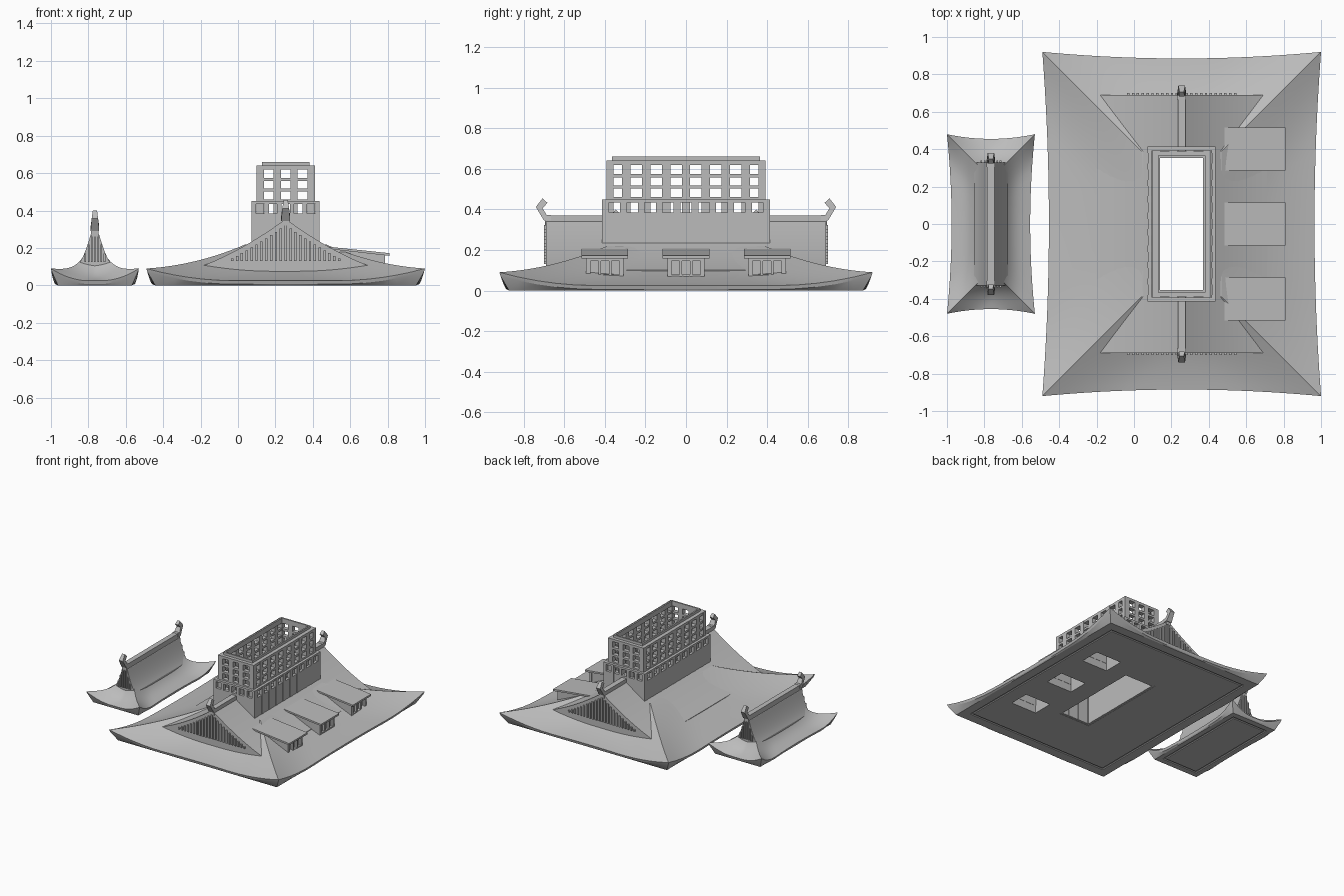
import bpy, bmesh, math

cube = bpy.data.objects.get("Cube")
if cube:
    bpy.data.objects.remove(cube, do_unlink=True)

GREY = (0.5, 0.5, 0.5, 1)
mat = bpy.data.materials.new("plain grey")
mat.use_nodes = True
mat.diffuse_color = GREY
mat.node_tree.nodes["Principled BSDF"].inputs["Base Color"].default_value = GREY


def finish(name, bm, smooth=False):
    bmesh.ops.recalc_face_normals(bm, faces=bm.faces)
    me = bpy.data.meshes.new(name)
    bm.to_mesh(me)
    bm.free()
    me.materials.append(mat)
    ob = bpy.data.objects.new(name, me)
    bpy.context.collection.objects.link(ob)
    if smooth:
        activate(ob)
        bpy.ops.object.shade_smooth_by_angle(angle=math.radians(18))
    return ob


def activate(ob):
    bpy.ops.object.select_all(action='DESELECT')
    ob.select_set(True)
    bpy.context.view_layer.objects.active = ob


def box(bm, x, y, z):
    vs = [bm.verts.new((i, j, k)) for i in x for j in y for k in z]
    for f in ((0, 1, 3, 2), (4, 6, 7, 5), (0, 4, 5, 1), (2, 3, 7, 6), (0, 2, 6, 4), (1, 5, 7, 3)):
        bm.faces.new([vs[i] for i in f])


def cut(ob, boxes):
    for b in boxes:
        bm = bmesh.new()
        box(bm, *b)
        cutter = finish("cutter", bm)
        cutter.hide_render = True
        m = ob.modifiers.new("cut", 'BOOLEAN')
        m.operation, m.solver, m.object = 'DIFFERENCE', 'EXACT', cutter
        activate(ob)
        bpy.ops.object.modifier_apply(modifier=m.name)
        bpy.data.objects.remove(cutter, do_unlink=True)


def prism(bm, points, axis, lo, hi):
    """Extrude a 2D outline (second value is z) along x or y."""
    place = (lambda p, s: (s, p[0], p[1])) if axis == 'x' else (lambda p, s: (p[0], s, p[1]))
    a = [bm.verts.new(place(p, lo)) for p in points]
    b = [bm.verts.new(place(p, hi)) for p in points]
    bm.faces.new(a)
    bm.faces.new(b[::-1])
    for i in range(len(a)):
        j = (i + 1) % len(a)
        bm.faces.new((a[i], a[j], b[j], b[i]))


def hip_roof(name, cx, hx, hy, bow, height, depth, lift_len, lift_depth, inset):
    """Swept rings from flat underside, round the eave, up the curved slopes."""
    n, steps = 20, 16
    bm = bmesh.new()

    def ring(d, drop=0.0, flat=False):
        verts = []
        ax, ay = hx - d, hy - d
        flare = bow * max(0, 1 - d / lift_depth)
        for side in range(4):
            for i in range(n):
                t = -1 + 2 * i / n
                a, b = (ax, ay) if side % 2 == 0 else (ay, ax)
                along, out = t * (a + flare), -(b + flare * t * t)
                x, y = ((along, out), (-out, along), (-along, -out), (out, -along))[side]
                e = (1 - abs(t)) * a
                lift = 0.065 * max(0, 1 - e / lift_len) ** 2 * max(0, 1 - d / lift_depth)
                z = height(d) + lift - drop
                if flat:
                    x = max(-hx + inset, min(hx - inset, x))
                    y = max(-hy + inset, min(hy - inset, y))
                    z = 0
                verts.append(bm.verts.new((cx + x, y, z)))
        return verts

    rings = [ring(0, flat=True), ring(0.006, drop=0.02), ring(0)]
    rings += [ring(depth * k / steps) for k in range(1, steps + 1)]
    for lo, hi in zip(rings, rings[1:]):
        for i in range(len(lo)):
            j = (i + 1) % len(lo)
            bm.faces.new((lo[i], lo[j], hi[j], hi[i]))
    bm.faces.new(rings[0][::-1])
    bm.faces.new(rings[-1])
    return finish(name, bm, True)


def gable_roof(name, cx, hx, width, end, height, base):
    n = 24
    us = [width * (2 * i / n - 1) for i in range(n + 1)]
    pts = [(cx + u, height(hx - abs(u)) + 0.002) for u in us]
    pts = [(cx - width, base)] + pts + [(cx + width, base)]
    bm = bmesh.new()
    prism(bm, pts, 'y', -end, end)
    return finish(name, bm, True)


def gable_bars(name, cx, hx, reach, step, end, height, foot, margin):
    bm = bmesh.new()
    count = int(reach / step)
    for s in (-1, 1):
        for i in range(-count, count + 1):
            u = i * step
            top = height(hx - abs(u)) - margin
            if top > foot + 0.01:
                box(bm, (cx + u - step / 4, cx + u + step / 4),
                    sorted((s * (end - 0.004), s * (end + 0.01))), (foot, top))
    finish(name, bm)


def ridge(name, cx, start, end, z0, z1, half):
    # Beam with an upswept, tapering horn at each end
    bm = bmesh.new()
    for s in (-1, 1):
        box(bm, (cx - half, cx + half), sorted((s * start, s * end)), (z0, z1))
    finish(name, bm)
    horn = [(-0.03, -0.025), (0.005, -0.025), (0.045, 0.042), (0.012, 0.085),
            (-0.012, 0.062), (0.012, 0.036), (-0.008, 0.002), (-0.03, 0.002)]
    for s, side in ((-1, "front"), (1, "back")):
        bm = bmesh.new()
        prism(bm, [(s * (end + y), z1 + z) for y, z in horn], 'x', -half * 1.15, half * 1.15)
        for v in bm.verts:
            v.co.x = cx + v.co.x * (1 - 6 * max(0, v.co.z - z1))
        finish(name + "_horn_" + side, bm)


def lattice(bm, axis, centre, h, faces, z, rows, count, pitch, win):
    """Wall along one axis with a grid of openings: posts plus recessed rails."""
    def put(a, b, zz):
        box(bm, a, b, zz) if axis == 'x' else box(bm, b, a, zz)
    mids = [centre + (i - (count - 1) / 2) * pitch for i in range(count)]
    edges = [centre - h] + [m + s * win / 2 for m in mids for s in (-1, 1)] + [centre + h]
    for lo, hi in zip(edges[::2], edges[1::2]):
        put((lo, hi), faces, z)
    levels = [z[0]] + [v for r in rows for v in r] + [z[1]]
    thin = (faces[0] + 0.001, faces[1] - 0.001)
    for lo, hi in zip(levels[::2], levels[1::2]):
        put((centre - h + 0.001, centre + h - 0.001), thin, (lo, hi))


CX = 0.255


def tower_ring(name, hx, hy, thick, z, rows, across, along):
    bm = bmesh.new()
    for s in (-1, 1):
        lattice(bm, 'x', CX, hx, sorted((s * hy, s * (hy - thick))), z, rows, *across)
        lattice(bm, 'y', 0, hy, sorted((CX + s * hx, CX + s * (hx - thick))), z, rows, *along)
    finish(name, bm)


def groove(cx, a, b, w=0.016):
    z = (-0.01, 0.008)
    return [((cx - a, cx + a), (s * b - w / 2, s * b + w / 2), z) for s in (-1, 1)] + \
           [((cx + s * a - w / 2, cx + s * a + w / 2), (-b - w / 2, b + w / 2), z) for s in (-1, 1)]


# Main roof
def main_height(d):
    return 0.025 + 0.18 * d + 0.39 * d * d


DORMERS = (-0.4, 0, 0.4)
void = [((CX - 0.14, CX + 0.14), (-0.375, 0.375), (-0.1, 0.8))]
wells = [((0.53, 0.755), (y - 0.08, y + 0.08), (-0.1, 0.5)) for y in DORMERS]
roof = hip_roof("main_roof", CX, 0.71, 0.885, 0.035, main_height, 0.5, 0.45, 0.56, 0.012)
cut(roof, void + wells + groove(CX, 0.62, 0.79))
gable = gable_roof("main_gable", CX, 0.715, 0.455, 0.69, main_height, 0.05)
cut(gable, void + wells)
gable_bars("main_gable_bars", CX, 0.715, 0.32, 0.026, 0.69, main_height, 0.13, 0.03)
ridge("main_ridge", CX, 0.39, 0.695, 0.32, 0.37, 0.021)

# Side roof
SX = -0.765


def side_height(d):
    return 0.025 + 0.3 * d + 63 * d ** 3.59


side = hip_roof("side_roof", SX, 0.21, 0.455, 0.025, side_height, 0.15, 0.18, 0.18, 0.012)
cut(side, groove(SX, 0.15, 0.39))
gable_roof("side_gable", SX, 0.22, 0.09, 0.33, lambda d: side_height(min(d, 0.2)), 0.06)
gable_bars("side_gable_bars", SX, 0.22, 0.07, 0.017, 0.33,
           lambda d: side_height(min(d, 0.2)), 0.125, 0.012)
ridge("side_ridge", SX, 0, 0.335, 0.26, 0.315, 0.02)

# Tower: projecting base, windowed upper walls and cap
low = [(0.385, 0.435)]
tower_ring("tower_base", 0.182, 0.415, 0.022, (0.1, 0.45), low, (5, 0.068, 0.045), (9, 0.088, 0.055))
tower_ring("tower_walls", 0.157, 0.392, 0.035, (0.002, 0.64),
           low + [(0.46, 0.502), (0.518, 0.558), (0.575, 0.62)], (3, 0.09, 0.052), (8, 0.098, 0.057))
tower_ring("tower_cap", 0.127, 0.365, 0.012, (0.62, 0.66), [], (0, 0, 0), (0, 0, 0))

# Dormers: sloping roof slab, side walls and a three-pane window
for y, tag in zip(DORMERS, ("front", "middle", "back")):
    bm = bmesh.new()
    prism(bm, [(0.47, 0.196), (0.47, 0.208), (0.81, 0.172), (0.81, 0.158)], 'x', y - 0.115, y + 0.115)
    for v in bm.verts:
        v.co.x, v.co.y = v.co.y, v.co.x
    # slab outline was drawn lengthwise, so the axes are swapped above
    finish("dormer_roof_" + tag, bm)
    bm = bmesh.new()
    for s in (-1, 1):
        prism(bm, [(0.5, 0.06), (0.5, 0.195), (0.782, 0.164), (0.782, 0.06)], 'y',
              *sorted((y + s * 0.09, y + s * 0.078)))
    box(bm, (0.75, 0.768), (y - 0.08, y + 0.08), (0.05, 0.164))
    lattice(bm, 'y', y, 0.092, (0.766, 0.785), (0.06, 0.164), [(0.08, 0.145)], 3, 0.052, 0.04)
    finish("dormer_window_" + tag, bm)
